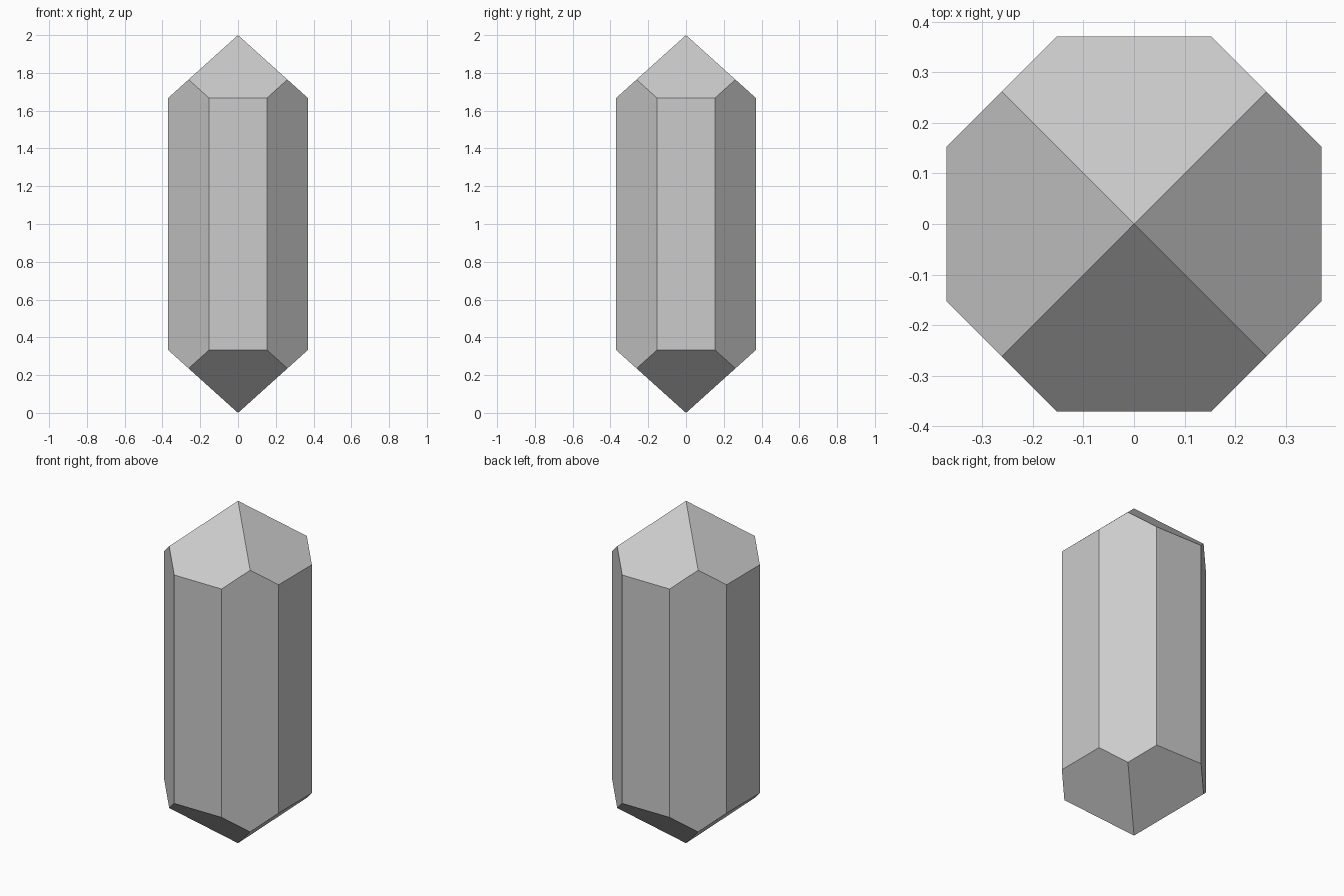
import bpy
import bmesh
from math import cos, sin, pi, radians

cube = bpy.data.objects.get("Cube")
if cube:
    bpy.data.objects.remove(cube, do_unlink=True)

APOTHEM = 0.37   # centre to flat side of the eight-sided shaft
SLOPE = 0.9      # steepness of the four-sided tips
HEIGHT = 2.0

stone = bpy.data.materials.new("grey stone")
stone.use_nodes = True
stone.diffuse_color = (0.6, 0.6, 0.6, 1)
stone.node_tree.nodes["Principled BSDF"].inputs["Base Color"].default_value = (0.6, 0.6, 0.6, 1)

bm = bmesh.new()

# Two tips
for z in (0, HEIGHT):
    bm.verts.new((0, 0, z))

# Rims where the shaft meets the tips: octagon corners plus the middles of the diagonal sides
corners = [(APOTHEM / cos(pi / 8), pi / 8 + i * pi / 4) for i in range(8)]
middles = [(APOTHEM, pi / 4 + i * pi / 2) for i in range(4)]
for radius, angle in corners + middles:
    x, y = radius * cos(angle), radius * sin(angle)
    drop = SLOPE * max(abs(x), abs(y))
    for z in (drop, HEIGHT - drop):
        bm.verts.new((x, y, z))

# Wrap the points and merge coplanar triangles into flat facets
bmesh.ops.convex_hull(bm, input=bm.verts[:])
bmesh.ops.dissolve_limit(bm, angle_limit=radians(1), verts=bm.verts[:], edges=bm.edges[:])
bmesh.ops.recalc_face_normals(bm, faces=bm.faces[:])

mesh = bpy.data.meshes.new("crystal")
bm.to_mesh(mesh)
bm.free()
mesh.materials.append(stone)
bpy.context.collection.objects.link(bpy.data.objects.new("crystal", mesh))
